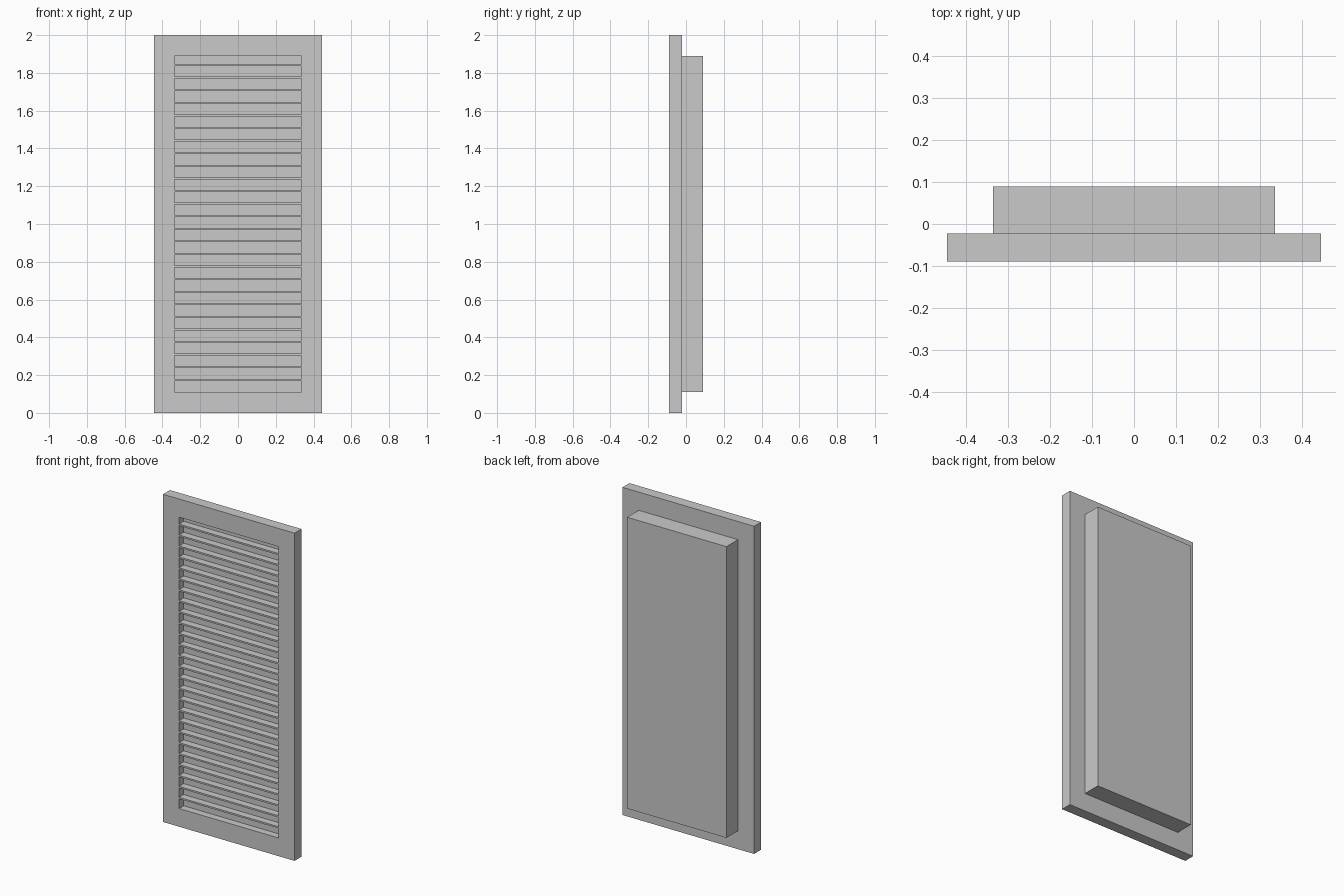
import bpy
import bmesh

if "Cube" in bpy.data.objects:
    bpy.data.objects.remove(bpy.data.objects["Cube"])

W, H = 0.444, 2.0               # half width and height of the frame
IW, Z0, Z1 = 0.335, 0.111, 1.889  # half width, bottom and top of the opening
FRONT, FRAME_BACK, BACK = -0.089, -0.022, 0.089
RECESS = -0.045                 # depth where the louvre opening ends
PITCH, THICK = 0.0667, 0.01

grey = bpy.data.materials.new("light grey metal")
grey.diffuse_color = (0.59, 0.59, 0.59, 1)
grey.use_nodes = True
grey.node_tree.nodes["Principled BSDF"].inputs["Base Color"].default_value = grey.diffuse_color


def finish(name, bm):
    mesh = bpy.data.meshes.new(name)
    bmesh.ops.recalc_face_normals(bm, faces=bm.faces)
    bm.to_mesh(mesh)
    bm.free()
    mesh.materials.append(grey)
    bpy.context.collection.objects.link(bpy.data.objects.new(name, mesh))


def box(name, x0, x1, y0, y1, z0, z1):
    bm = bmesh.new()
    bmesh.ops.create_cube(bm, size=1)
    for v in bm.verts:
        v.co = (x1 if v.co.x > 0 else x0,
                y1 if v.co.y > 0 else y0,
                z1 if v.co.z > 0 else z0)
    finish(name, bm)


# Frame: a rectangular ring extruded in depth
bm = bmesh.new()


def rectangle(hw, z0, z1):
    return [bm.verts.new((x, FRONT, z))
            for x, z in ((-hw, z0), (hw, z0), (hw, z1), (-hw, z1))]


outer, inner = rectangle(W, 0, H), rectangle(IW, Z0, Z1)
ring = [bm.faces.new((outer[i], outer[(i + 1) % 4], inner[(i + 1) % 4], inner[i]))
        for i in range(4)]
extruded = bmesh.ops.extrude_face_region(bm, geom=ring, use_keep_orig=True)
for v in extruded["geom"]:
    if isinstance(v, bmesh.types.BMVert):
        v.co.y = FRAME_BACK
finish("frame", bm)

# Closed housing behind the frame; its front closes the recess
box("rear_housing", -IW, IW, RECESS, BACK, Z0, Z1)

# Horizontal louvre slats
for i in range(1, 27):
    z = Z0 + i * PITCH - 0.003
    box(f"slat_{i:02d}", -IW, IW, FRONT, RECESS, z - THICK / 2, z + THICK / 2)
